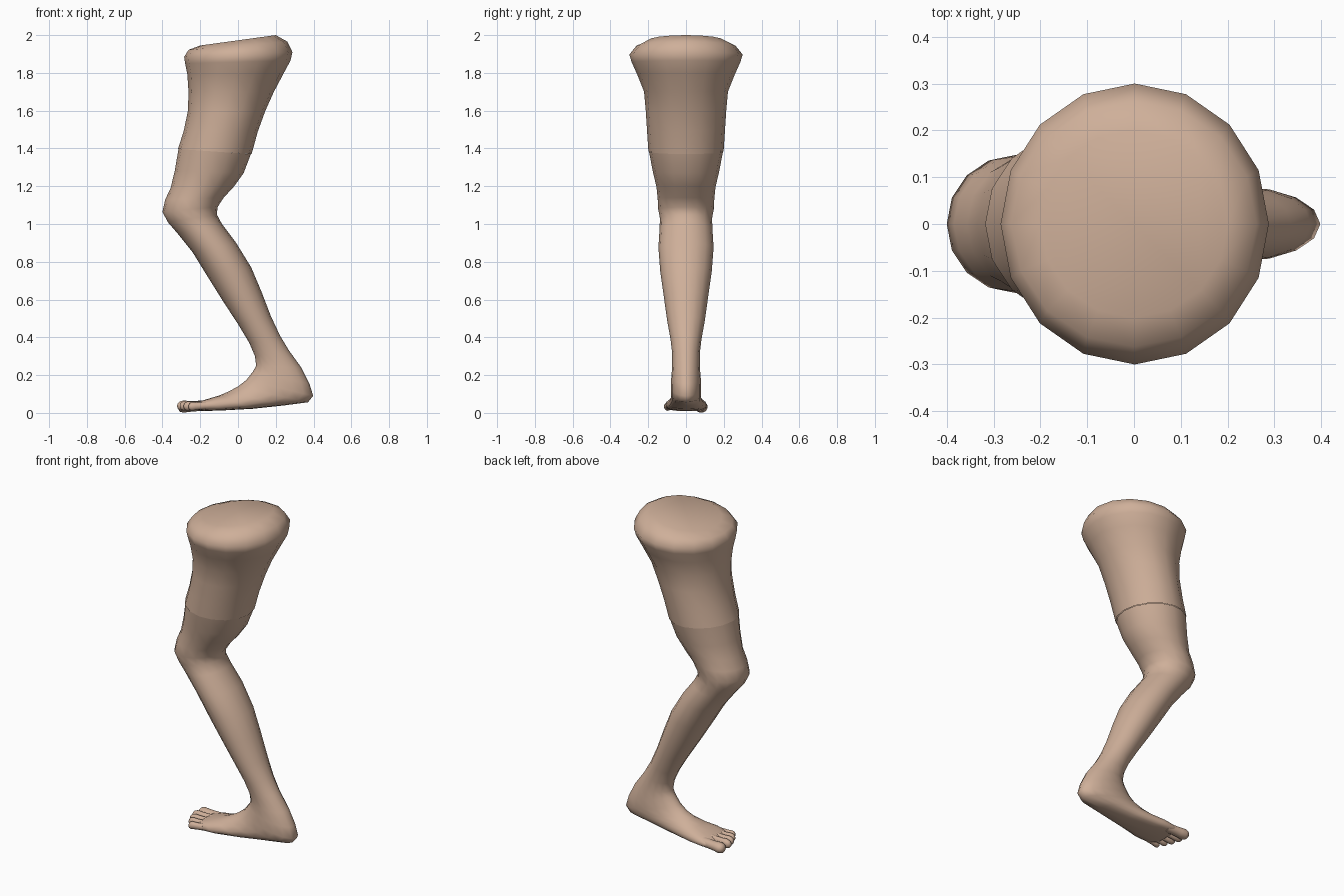
import bpy, bmesh, math

SIDES = 16
skin = bpy.data.materials.new("tan skin")
skin.diffuse_color = (0.62, 0.43, 0.32, 1)


def spow(v, p):
    return math.copysign(abs(v) ** p, v)


def loft(name, rings, cap_start=False, cap_end=False, smooth=60):
    """Each ring: front point (x, z), back point (x, z), half width, y centre, roundness."""
    bm = bmesh.new()
    loops = []
    for ring in rings:
        fx, fz, bx, bz, hy = ring[:5]
        cy = ring[5] if len(ring) > 5 else 0
        p = ring[6] if len(ring) > 6 else 1
        loop = []
        for i in range(SIDES):
            a = 2 * math.pi * i / SIDES
            c, s = spow(math.cos(a), p), spow(math.sin(a), p)
            loop.append(bm.verts.new(((fx + bx) / 2 + (bx - fx) / 2 * c,
                                      cy + hy * s,
                                      (fz + bz) / 2 + (bz - fz) / 2 * c)))
        loops.append(loop)
    for lo, hi in zip(loops, loops[1:]):
        for i in range(SIDES):
            j = (i + 1) % SIDES
            bm.faces.new((lo[i], lo[j], hi[j], hi[i]))
    if cap_start:
        bm.faces.new(loops[0][::-1])
    if cap_end:
        bm.faces.new(loops[-1])
    bmesh.ops.recalc_face_normals(bm, faces=bm.faces[:])
    me = bpy.data.meshes.new(name)
    bm.to_mesh(me)
    bm.free()
    me.materials.append(skin)
    ob = bpy.data.objects.new(name, me)
    bpy.context.collection.objects.link(ob)
    bpy.ops.object.select_all(action='DESELECT')
    ob.select_set(True)
    bpy.context.view_layer.objects.active = ob
    bpy.ops.object.shade_smooth_by_angle(angle=math.radians(smooth))
    return ob


# Upper thigh with the tilted, rounded top
loft("thigh", [
    (-0.20, 1.945, 0.20, 2.00, 0.20),
    (-0.262, 1.922, 0.262, 1.965, 0.262),
    (-0.285, 1.885, 0.288, 1.91, 0.30),
    (-0.28, 1.85, 0.278, 1.865, 0.288),
    (-0.268, 1.79, 0.243, 1.80, 0.26),
    (-0.262, 1.70, 0.19, 1.70, 0.222),
    (-0.265, 1.60, 0.145, 1.60, 0.213),
    (-0.288, 1.49, 0.105, 1.49, 0.206),
    (-0.318, 1.397, 0.072, 1.37, 0.199),
], cap_start=True)

# Knee, shin, heel and foot as one continuous skin
loft("lower_leg_and_foot", [
    (-0.315, 1.397, 0.068, 1.37, 0.196),
    (-0.335, 1.28, 0.03, 1.27, 0.175),
    (-0.357, 1.19, -0.02, 1.20, 0.156),
    (-0.385, 1.13, -0.075, 1.14, 0.150),
    (-0.40, 1.065, -0.108, 1.09, 0.147),
    (-0.372, 1.01, -0.112, 1.05, 0.138),
    (-0.32, 0.95, -0.085, 1.00, 0.140),
    (-0.24, 0.85, -0.01, 0.90, 0.146),
    (-0.16, 0.72, 0.07, 0.77, 0.136),
    (-0.085, 0.60, 0.125, 0.64, 0.118),
    (0.00, 0.47, 0.175, 0.51, 0.100),
    (0.06, 0.37, 0.222, 0.41, 0.082),
    (0.09, 0.30, 0.27, 0.33, 0.073),
    (0.096, 0.25, 0.335, 0.24, 0.073),
    (0.08, 0.22, 0.378, 0.155, 0.078),
    (0.045, 0.175, 0.398, 0.09, 0.080),
    (0.00, 0.14, 0.37, 0.056, 0.080),
    (-0.05, 0.113, 0.24, 0.039, 0.080, 0, 0.9),
    (-0.10, 0.092, 0.08, 0.022, 0.090, 0, 0.8),
    (-0.16, 0.074, -0.08, 0.013, 0.108, 0, 0.7),
    (-0.205, 0.060, -0.18, 0.010, 0.108, 0.003, 0.7),
    (-0.228, 0.047, -0.222, 0.016, 0.09, 0.012, 0.8),
], cap_end=True)


# Toes: big toe on the +y side, each one a rounded finger growing from the foot
def toe(name, y, tip, r, top, bottom):
    base = -0.17
    mid = (top + bottom) / 2
    rings = []
    for t, k in ((0, 0.85), (0.35, 0.85), (0.6, 0.9), (0.8, 1.0),
                 (0.92, 0.82), (0.98, 0.5), (1, 0.15)):
        x = base + (tip - base) * t
        h = (top - bottom) / 2 * k
        lift = 0.006 * (1 - t)
        rings.append((x, mid + h + lift, x, mid - h + lift, r * k,
                      y * (0.92 + 0.08 * t)))
    loft(name, rings, cap_start=True, cap_end=True)


toe("big_toe", 0.082, -0.318, 0.034, 0.062, 0.0)
for n, (y, tip, r, top) in enumerate([(0.026, -0.322, 0.022, 0.064),
                                      (-0.019, -0.308, 0.021, 0.062),
                                      (-0.060, -0.288, 0.020, 0.060),
                                      (-0.098, -0.262, 0.020, 0.056)]):
    toe("small_toe_%d" % (n + 1), y, tip, r, top, 0.010)
